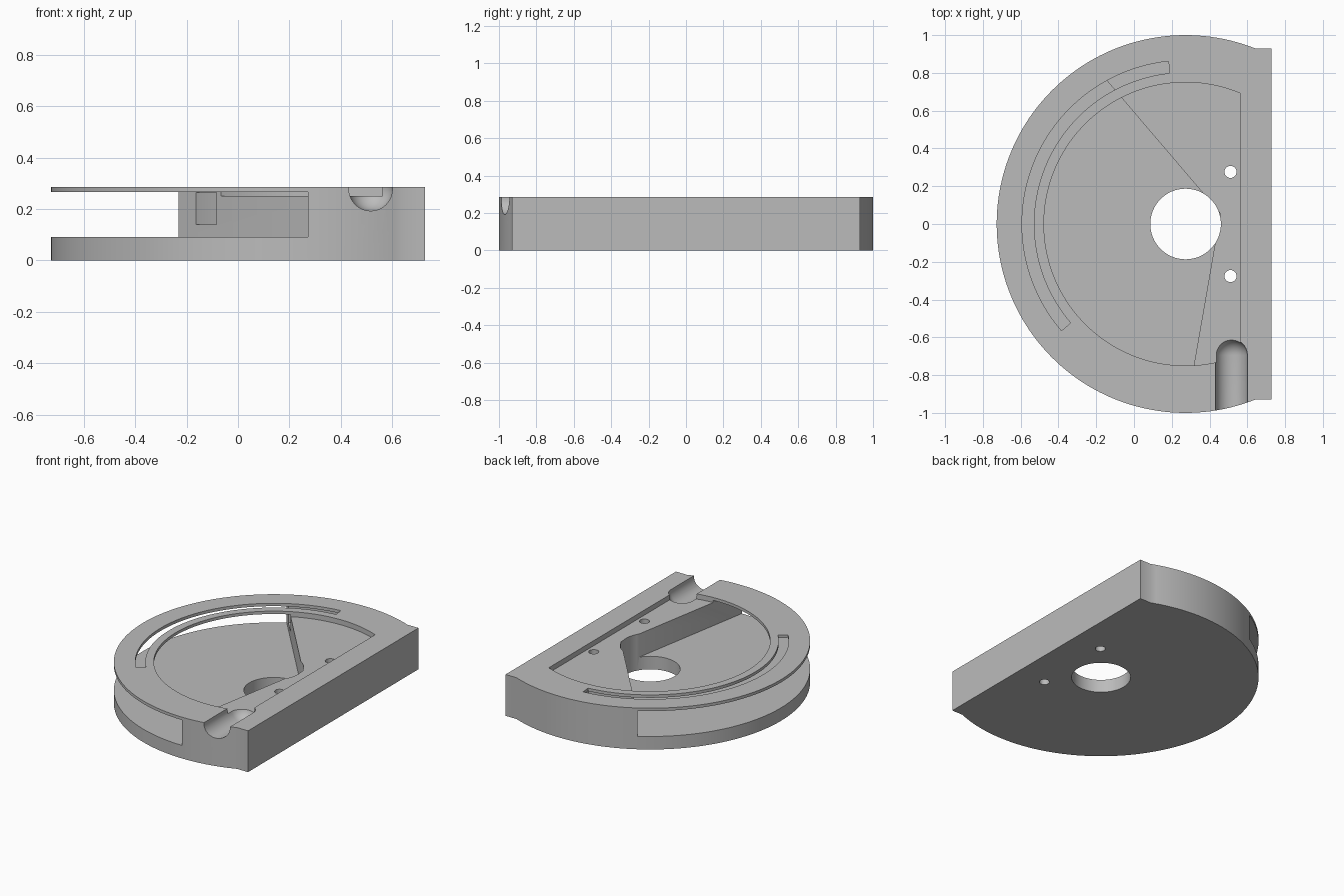
import bpy, bmesh
from math import sin, cos, radians, sqrt, pi
from mathutils import Matrix, Vector

cube = bpy.data.objects.get("Cube")
if cube:
    bpy.data.objects.remove(cube, do_unlink=True)

CX = 0.272                      # disc centre on x
HEIGHT, FLOOR, PLATE, LEDGE = 0.285, 0.09, 0.265, 0.25
FLAT_X = 0.726                  # straight side of the housing

grey = bpy.data.materials.new("plain grey")
grey.use_nodes = True
colour = (0.5, 0.5, 0.5, 1)
grey.diffuse_color = colour
grey.node_tree.nodes["Principled BSDF"].inputs["Base Color"].default_value = colour


def arc(r, start, end, steps):
    """Points on an arc around the disc centre, angles in degrees."""
    return [(CX + r * cos(radians(start + (end - start) * i / steps)),
             r * sin(radians(start + (end - start) * i / steps)))
            for i in range(steps + 1)]


def circle(x, y, r, steps):
    return [(x + r * cos(2 * pi * i / steps), y + r * sin(2 * pi * i / steps))
            for i in range(steps)]


def prism(name, outline, z0, z1):
    """Extrude a flat outline from z0 to z1."""
    bm = bmesh.new()
    face = bm.faces.new([bm.verts.new((x, y, z0)) for x, y in outline])
    top = bmesh.ops.extrude_face_region(bm, geom=[face])["geom"]
    verts = [v for v in top if isinstance(v, bmesh.types.BMVert)]
    bmesh.ops.translate(bm, verts=verts, vec=(0, 0, z1 - z0))
    return finish(name, bm)


def finish(name, bm):
    bmesh.ops.recalc_face_normals(bm, faces=bm.faces)
    mesh = bpy.data.meshes.new(name)
    bm.to_mesh(mesh)
    bm.free()
    mesh.materials.append(grey)
    obj = bpy.data.objects.new(name, mesh)
    bpy.context.collection.objects.link(obj)
    return obj


def cut(target, cutter):
    """Subtract the cutter and remove it."""
    mod = target.modifiers.new("cut", "BOOLEAN")
    mod.operation, mod.solver, mod.object = "DIFFERENCE", "EXACT", cutter
    bpy.context.view_layer.objects.active = target
    bpy.ops.object.modifier_apply(modifier=mod.name)
    bpy.data.objects.remove(cutter, do_unlink=True)


# Housing: a disc with one flat side and short straight corners
corner = 68.3
body = arc(1.0, corner, 360 - corner, 110)
half = body[0][1]
housing = prism("housing", body + [(FLAT_X, -half), (FLAT_X, half)], 0, HEIGHT)

# Wedge-shaped chamber, open through the curved rim
apex = Vector((0.456, 0.056))
back = apex + 1.4 * (Vector((-0.235, 0.865)) - apex)
front = apex + 1.4 * (Vector((0.272, -1.0)) - apex)
cut(housing, prism("chamber", [apex, back, (-1.4, 1.2), (-1.4, -1.45), front],
                   FLOOR, PLATE))

# Shallow round recess in the top, stopped by a straight edge
edge = 67.3
cut(housing, prism("recess", arc(0.75, edge, 360 - edge, 90), LEDGE, HEIGHT + 0.1))

# Curved guide slot, wider below the top plate
cut(housing, prism("guide_channel", arc(0.895, 95, 222, 50) + arc(0.775, 222, 95, 50),
                   0.14, PLATE - 0.0005))
cut(housing, prism("guide_slot", arc(0.866, 96, 220.7, 50) + arc(0.803, 220.7, 96, 50),
                   0.2, HEIGHT + 0.1))

# Centre bore and two screw holes
cut(housing, prism("bore", circle(CX, 0, 0.187, 64), -0.1, HEIGHT + 0.1))
for side in (-1, 1):
    cut(housing, prism("screw_hole", circle(0.51, side * 0.276, 0.032, 28),
                       -0.1, HEIGHT + 0.1))

# Round-ended cable groove running in from the front
r, tip = 0.085, -0.61
bm = bmesh.new()
bmesh.ops.create_uvsphere(bm, u_segments=40, v_segments=20, radius=r,
                          matrix=Matrix.Rotation(pi / 2, 4, "X"))
for v in bm.verts:              # stretch the front half into a long rod
    v.co.y += -0.6 if v.co.y < -0.001 else 0
    v.co += Vector((0.515, tip - r, 0.277))
cut(housing, finish("cable_groove", bm))

# Smooth curved walls, sharp edges kept
bpy.ops.object.select_all(action="DESELECT")
housing.select_set(True)
bpy.context.view_layer.objects.active = housing
bpy.ops.object.shade_smooth_by_angle(angle=radians(30))

# Centre the part on the origin
xs = [v.co.x for v in housing.data.vertices]
shift = -(min(xs) + max(xs)) / 2
housing.data.transform(Matrix.Translation((shift, 0, 0)))
